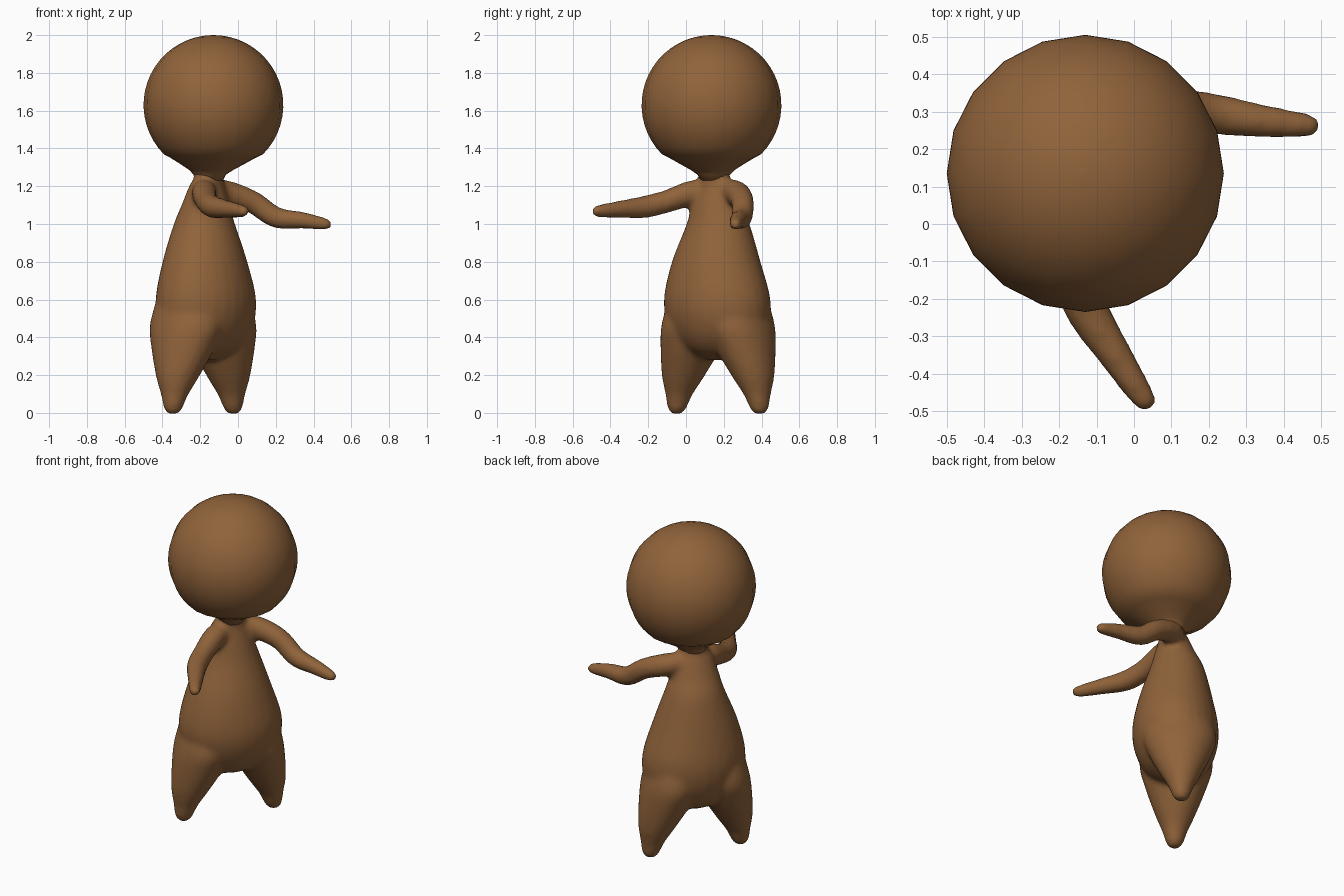
import bpy, bmesh, math
from mathutils import Vector as V

if "Cube" in bpy.data.objects:
    bpy.data.objects.remove(bpy.data.objects["Cube"])

brown = bpy.data.materials.new("brown")
brown.diffuse_color = (0.28, 0.125, 0.043, 1)
brown.use_nodes = True
brown.node_tree.nodes["Principled BSDF"].inputs["Base Color"].default_value = brown.diffuse_color

# The figure is turned: SIDE runs from foot to foot, FACE is where it looks
SIDE = V((0.588, 0.809, 0))
FACE = V((0.809, -0.588, 0))


def smooth_rows(rows, steps=4):
    """Catmull-Rom interpolation of rows of numbers."""
    out = []
    for i in range(len(rows) - 1):
        p = [rows[max(i - 1, 0)], rows[i], rows[i + 1], rows[min(i + 2, len(rows) - 1)]]
        for s in range(steps):
            t = s / steps
            out.append([0.5 * (2 * b + (c - a) * t + (2 * a - 5 * b + 4 * c - d) * t * t
                               + (3 * b - a - 3 * c + d) * t ** 3) for a, b, c, d in zip(*p)])
    return out + [list(rows[-1])]


def loft(bm, rings, sides=28):
    """Closed skin through rings of (centre, axis u, axis v)."""
    loops = []
    for c, u, v in rings:
        loops.append([bm.verts.new(c + u * math.cos(k * math.tau / sides)
                                   + v * math.sin(k * math.tau / sides)) for k in range(sides)])
    for a, b in zip(loops, loops[1:]):
        for k in range(sides):
            n = (k + 1) % sides
            bm.faces.new((a[k], a[n], b[n], b[k]))
    bm.faces.new(loops[0][::-1])
    bm.faces.new(loops[-1])


def upright(bm, rows):
    """Rows: x, y, z, half width along SIDE, half depth along FACE."""
    loft(bm, [(V(r[:3]), -FACE * r[4], SIDE * r[3]) for r in smooth_rows(rows)])


def limb(bm, rows):
    """Rows: x, y, z, radius."""
    rows = smooth_rows(rows)
    rings = []
    for i, r in enumerate(rows):
        d = (V(rows[min(i + 1, len(rows) - 1)][:3]) - V(rows[max(i - 1, 0)][:3])).normalized()
        u = d.cross(V((0, 0, 1))).normalized()
        rings.append((V(r[:3]), u * r[3], d.cross(u) * r[3]))
    loft(bm, rings)


def make(name, bm):
    bmesh.ops.recalc_face_normals(bm, faces=bm.faces)
    for f in bm.faces:
        f.smooth = True
    me = bpy.data.meshes.new(name)
    bm.to_mesh(me)
    bm.free()
    me.materials.append(brown)
    ob = bpy.data.objects.new(name, me)
    bpy.context.collection.objects.link(ob)
    return ob


bm = bmesh.new()
# torso
upright(bm, [(-.18, .17, .28, .07, .06), (-.175, .17, .34, .19, .16), (-.17, .17, .45, .28, .225),
             (-.17, .165, .60, .30, .247), (-.175, .16, .80, .246, .213),
             (-.178, .17, 1.0, .172, .157), (-.172, .16, 1.1, .14, .12),
             (-.165, .155, 1.2, .11, .085), (-.155, .15, 1.25, .085, .075), (-.15, .148, 1.32, .09, .09)])
# legs: offset along SIDE, height, half width, half depth
for s in (-1, 1):
    rows = []
    for off, z, a, b in [(.272, -.006, .025, .025), (.27, .015, .045, .045), (.265, .05, .058, .058),
                         (.255, .1, .072, .075), (.227, .2, .112, .12), (.177, .35, .152, .18),
                         (.15, .46, .162, .21), (.13, .58, .15, .19)]:
        c = V((-.185, .17, z)) + SIDE * off * s
        rows.append((*c, a, b))
    upright(bm, rows)
# arms
limb(bm, [(-.14, .19, 1.18, .055), (-.06, .265, 1.165, .066), (.08, .30, 1.115, .06), (.2, .295, 1.035, .056),
          (.34, .275, 1.02, .045), (.46, .263, 1.0, .033), (.495, .26, .998, .018)])
limb(bm, [(-.17, .13, 1.18, .055), (-.18, .03, 1.165, .066), (-.165, -.10, 1.12, .06), (-.13, -.22, 1.09, .059),
          (-.05, -.35, 1.078, .046), (.025, -.465, 1.068, .033), (.043, -.495, 1.066, .018)])
body = make("body", bm)
# melt the limbs and torso together
m = body.modifiers.new("fuse", 'REMESH')
m.mode = 'VOXEL'
m.voxel_size = 0.014
m.use_smooth_shade = True
m = body.modifiers.new("soften", 'SMOOTH')
m.factor = 0.5
m.iterations = 10

# head: ball drawn in slightly to the neck
bm = bmesh.new()
rings = []
for i in range(1, 20):
    t = math.radians(i * 7.1)
    r = .37 * math.sin(t)
    rings.append((V((-.13, .135, 1.63 + .37 * math.cos(t))), V((r, 0, 0)), V((0, r, 0))))
for x, y, z, r in [(-.132, .136, 1.35, .225), (-.136, .138, 1.315, .165),
                   (-.142, .142, 1.285, .115), (-.15, .147, 1.26, .085), (-.155, .15, 1.23, .075)]:
    rings.append((V((x, y, z)), V((r, 0, 0)), V((0, r, 0))))
rings.insert(0, (V((-.13, .135, 2.0)), V((.004, 0, 0)), V((0, .004, 0))))
loft(bm, rings, 20)
make("head", bm)
